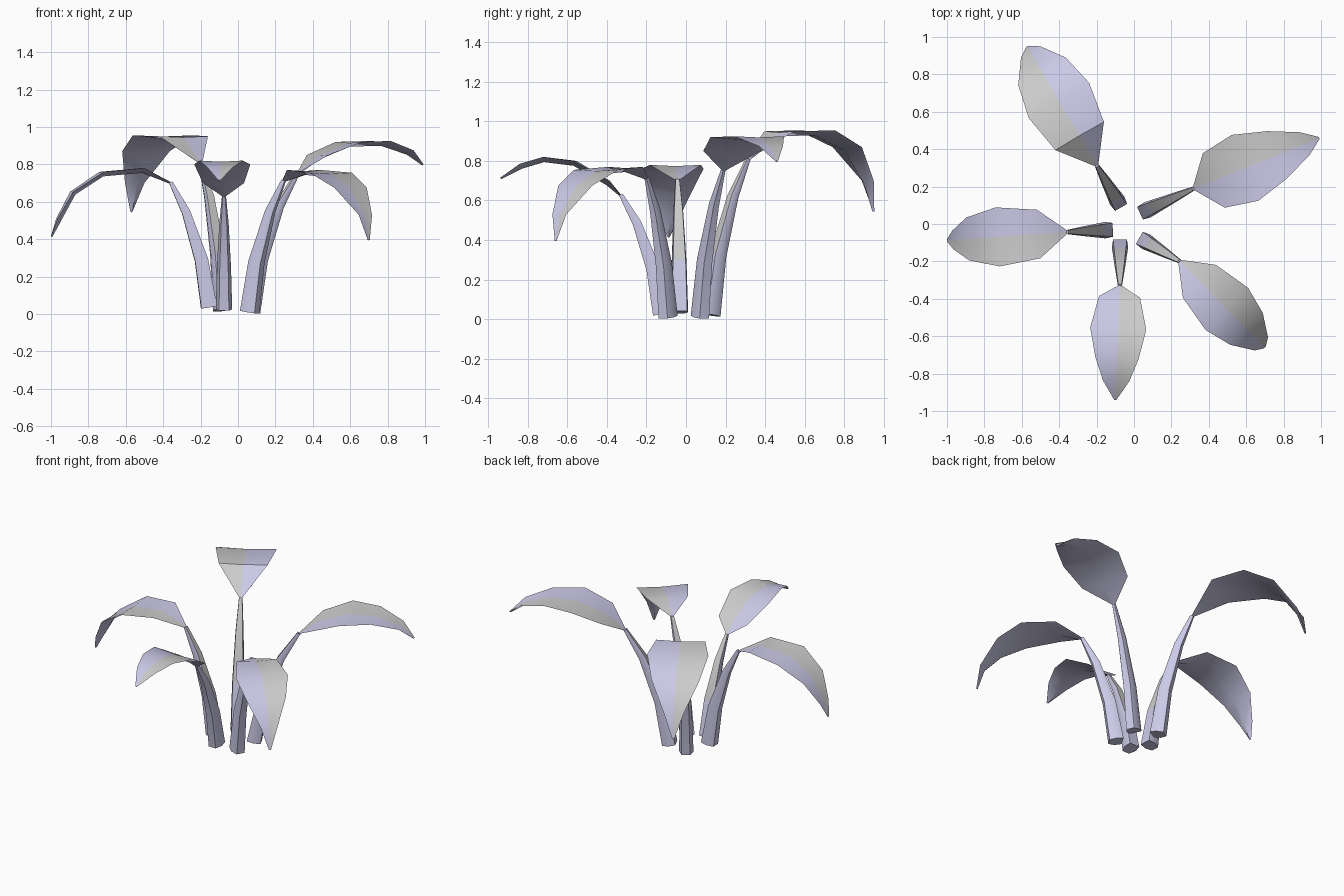
import bpy, bmesh, math
from mathutils import Vector

if "Cube" in bpy.data.objects:
    bpy.data.objects.remove(bpy.data.objects["Cube"])

lilac = bpy.data.materials.new("lilac")
lilac.diffuse_color = (0.60, 0.59, 0.80, 1)
lilac.use_nodes = True
lilac.node_tree.nodes["Principled BSDF"].inputs["Base Color"].default_value = lilac.diffuse_color
grey = bpy.data.materials.new("pale_grey")
grey.diffuse_color = (0.8, 0.8, 0.8, 1)
grey.use_nodes = True
grey.node_tree.nodes["Principled BSDF"].inputs["Base Color"].default_value = grey.diffuse_color


def sweep(name, path, sections, is_grey):
    """Skin a closed tube through cross-sections (across, normal) set square to a path."""
    bm = bmesh.new()
    flat = path[-1] - path[0]
    side = Vector((-flat.y, flat.x, 0)).normalized()
    rings = []
    for i, (p, sec) in enumerate(zip(path, sections)):
        a, b = path[max(i - 1, 0)], path[min(i + 1, len(path) - 1)]
        normal = (b - a).normalized().cross(side)
        rings.append([bm.verts.new(p + side * s + normal * n) for s, n in sec])
    count = len(rings[0])
    for i in range(len(rings) - 1):
        for j in range(count):
            k = (j + 1) % count
            f = bm.faces.new((rings[i][j], rings[i][k], rings[i + 1][k], rings[i + 1][j]))
            f.material_index = 1 if is_grey(i, j) else 0
    bm.faces.new(rings[0])
    bm.faces.new(rings[-1])
    bmesh.ops.recalc_face_normals(bm, faces=bm.faces)
    mesh = bpy.data.meshes.new(name)
    bm.to_mesh(mesh)
    bm.free()
    ob = bpy.data.objects.new(name, mesh)
    bpy.context.collection.objects.link(ob)
    mesh.materials.append(lilac)
    mesh.materials.append(grey)
    mesh.shade_smooth()
    mesh.set_sharp_from_angle(angle=math.radians(35))


def stem_section(w, t):
    # six-sided stalk with a flat inner face
    return [(w * .42, t * .5), (-w * .42, t * .5), (-w * .5, 0),
            (-w * .3, -t * .5), (w * .3, -t * .5), (w * .5, 0)]


def blade_section(w, dip, thick):
    # thin leaf blade: left edge, midrib top, right edge, midrib underside
    return [(w, 0), (0, -dip), (-w, 0), (0, -thick)]


# stem foot, leaf base, leaf tip, then (distance along, height, half width) of blade
plants = [
    ((.07, .075, .01), (.32, .19, .755), (.99, .46, .80),
     [(.115, .85, .157), (.295, .92, .19), (.48, .925, .137), (.64, .875, .066)]),
    ((-.09, .125, .02), (-.20, .315, .81), (-.57, .95, .545),
     [(.18, .95, .15), (.40, .955, .187), (.58, .87, .147), (.70, .70, .06)]),
    ((-.155, -.033, .035), (-.36, -.043, .705), (-1.0, -.088, .415),
     [(.15, .78, .13), (.37, .76, .158), (.53, .655, .115), (.61, .51, .05)]),
    ((.065, -.095, .01), (.245, -.20, .715), (.70, -.66, .395),
     [(.15, .77, .125), (.357, .755, .16), (.507, .675, .122), (.62, .53, .05)]),
    ((-.075, -.125, .025), (-.075, -.33, .63), (-.10, -.94, .715),
     [(.06, .70, .11), (.23, .80, .15), (.39, .82, .115), (.51, .785, .07)]),
]

for n, (foot, base, tip, ribs) in enumerate(plants, 1):
    foot, base, tip = Vector(foot), Vector(base), Vector(tip)

    # stem: leans outward and tapers to the blade
    path = []
    for out, up in ((0, 0), (.2, .38), (.6, .76), (1, 1)):
        p = foot.lerp(base, out)
        p.z = foot.z + (base.z - foot.z) * up
        path.append(p)
    sizes = ((.088, .085), (.075, .07), (.05, .045), (.022, .02))
    sweep(f"stem_{n}", path, [stem_section(w, t) for w, t in sizes],
          lambda i, j: j == 0 and i > 0)

    # leaf blade: arches out from the stem and droops at the tip
    axis = Vector((tip.x - base.x, tip.y - base.y, 0)).normalized()
    path = [base] + [Vector((base.x + axis.x * d, base.y + axis.y * d, z))
                     for d, z, w in ribs] + [tip]
    sections = [blade_section(.011, 0, .01)]
    sections += [blade_section(w, .006, .026) for d, z, w in ribs]
    sections += [blade_section(.006, 0, .008)]
    sweep(f"leaf_{n}", path, sections, lambda i, j: j == 0)
